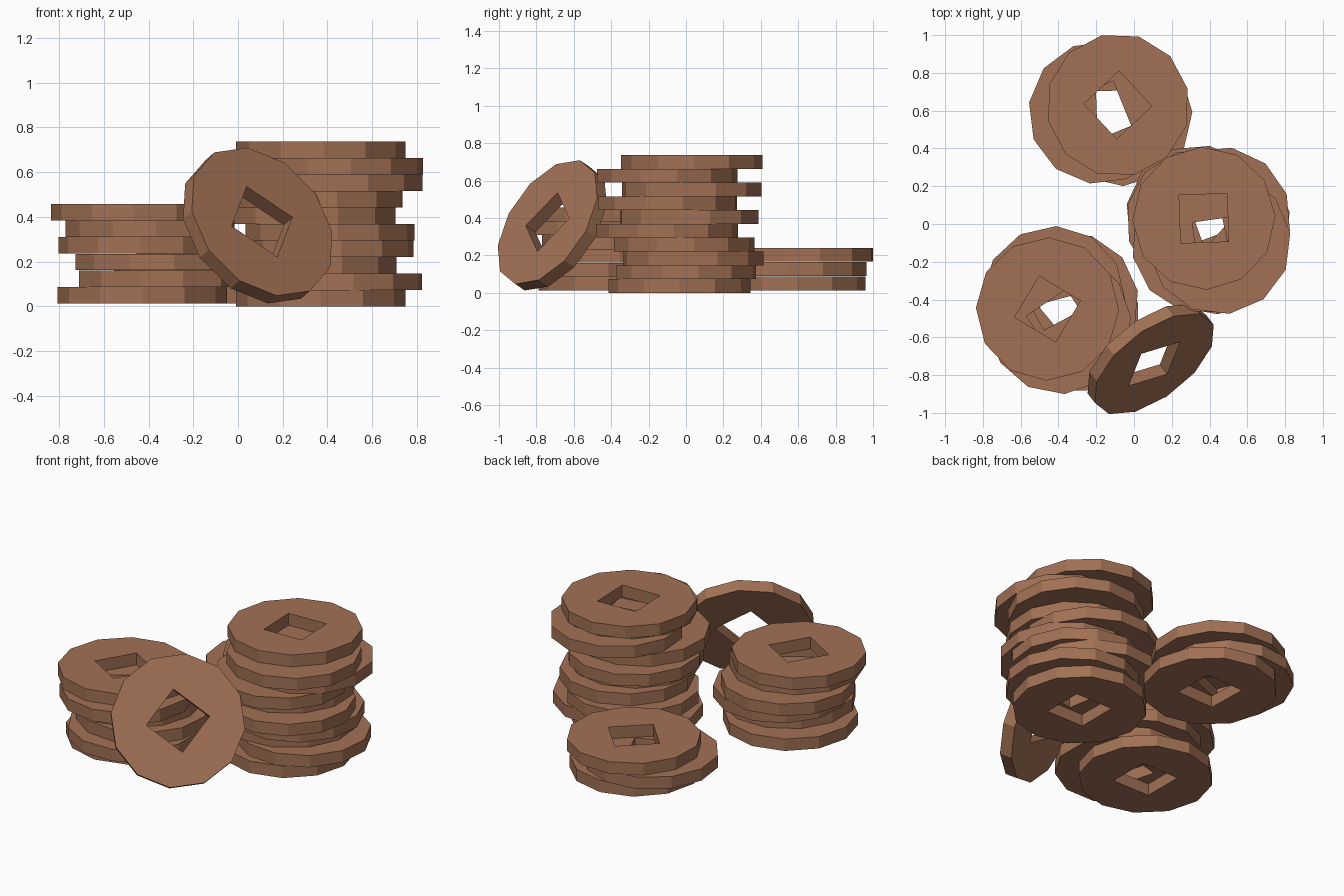
import bpy, bmesh, math
from mathutils import Vector, Matrix

if "Cube" in bpy.data.objects:
    bpy.data.objects.remove(bpy.data.objects["Cube"])

R, THICK, HOLE = 0.379, 0.0735, 0.127   # coin radius, thickness, half side of the hole

copper = bpy.data.materials.new("copper")
copper.diffuse_color = (0.36, 0.165, 0.09, 1)
copper.use_nodes = True
copper.node_tree.nodes["Principled BSDF"].inputs["Base Color"].default_value = copper.diffuse_color


def coin_mesh():
    """Twelve-sided coin with a square hole, centred on the origin."""
    bm = bmesh.new()

    def ring(n, radius, offset, z):
        return [bm.verts.new((radius * math.cos(a), radius * math.sin(a), z))
                for a in (offset + math.tau * i / n for i in range(n))]

    layers = [(ring(12, R, 0, z), ring(4, HOLE * math.sqrt(2), math.pi / 4, z))
              for z in (-THICK / 2, THICK / 2)]
    # flat faces: one panel per hole side plus one triangle per hole corner
    for outer, inner in layers:
        for k in range(4):
            c = 3 * k
            bm.faces.new((inner[k - 1], outer[c - 1], outer[c], outer[c + 1], inner[k]))
            bm.faces.new((inner[k], outer[c + 1], outer[(c + 2) % 12]))
    # rim and hole walls
    for part in (0, 1):
        low, high = layers[0][part], layers[1][part]
        for i in range(len(low)):
            bm.faces.new((low[i - 1], low[i], high[i], high[i - 1]))
    bmesh.ops.recalc_face_normals(bm, faces=bm.faces)
    mesh = bpy.data.meshes.new("coin")
    bm.to_mesh(mesh)
    bm.free()
    mesh.materials.append(copper)
    return mesh


mesh = coin_mesh()


def add_coin(name, matrix):
    ob = bpy.data.objects.new(name, mesh)
    bpy.context.collection.objects.link(ob)
    ob.matrix_world = matrix


def add_stack(name, base, pitch, coins):
    for i, (x, y, turn) in enumerate(coins):
        z = base + THICK / 2 + i * pitch
        add_coin(f"{name}_{i + 1}", Matrix.Translation((x, y, z))
                 @ Matrix.Rotation(math.radians(turn), 4, 'Z'))


# stacks listed bottom to top: x, y, turn in degrees
add_stack("tall_stack_coin", 0.0, 0.0737, [
    (0.37, -0.035, 0), (0.45, 0.0, 10), (0.335, 0.04, 20), (0.41, -0.01, 38),
    (0.412, -0.1, 5), (0.336, 0.018, 47), (0.365, -0.097, 12),
    (0.452, 0.03, 20), (0.452, -0.1, 8), (0.37, 0.03, 2)])

add_stack("medium_stack_coin", 0.013, 0.0741, [
    (-0.428, -0.41, 0), (-0.345, -0.515, 15), (-0.353, -0.42, 40),
    (-0.425, -0.39, 28), (-0.394, -0.522, 34), (-0.458, -0.45, 59)])

add_stack("short_stack_coin", 0.013, 0.077, [
    (-0.07, 0.58, 2), (-0.18, 0.59, 22), (-0.085, 0.63, 43)])

# coin leaning against the stacks
normal = Vector((0.53, -0.70, 0.47)).normalized()
side = Vector((0.065, 0.163, 0.17))
side = (side - normal * side.dot(normal)).normalized()
turn = Matrix((side, normal.cross(side), normal)).transposed().to_4x4()
add_coin("leaning_coin", Matrix.Translation((0.088, -0.715, 0.361)) @ turn)
